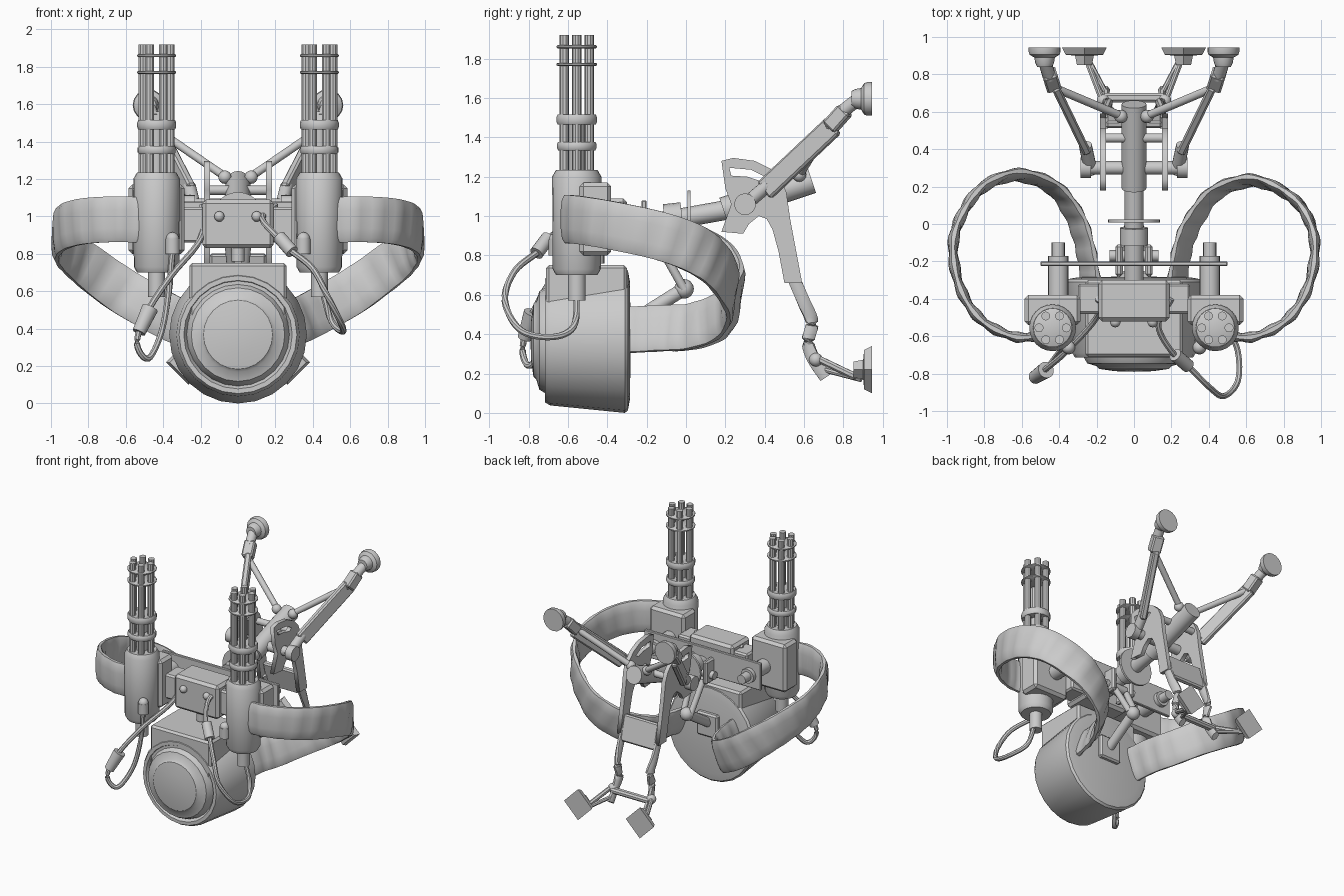
import bpy
import bmesh
import math
from mathutils import Vector, Matrix

if "Cube" in bpy.data.objects:
    bpy.data.objects.remove(bpy.data.objects["Cube"])

GREY = (0.6, 0.6, 0.6, 1)
metal = bpy.data.materials.new("grey metal")
metal.use_nodes = True
metal.diffuse_color = GREY
metal.node_tree.nodes["Principled BSDF"].inputs["Base Color"].default_value = GREY


def finish(name, bm):
    bmesh.ops.recalc_face_normals(bm, faces=bm.faces)
    mesh = bpy.data.meshes.new(name)
    bm.to_mesh(mesh)
    bm.free()
    obj = bpy.data.objects.new(name, mesh)
    bpy.context.collection.objects.link(obj)
    mesh.materials.append(metal)
    bpy.ops.object.select_all(action='DESELECT')
    obj.select_set(True)
    bpy.context.view_layer.objects.active = obj
    bpy.ops.object.shade_smooth_by_angle(angle=math.radians(35))


def along(start, end):
    # matrix that stands local z on the line between two points
    axis = end - start
    return Matrix.Translation((start + end) / 2) @ axis.to_track_quat('Z', 'Y').to_matrix().to_4x4()


def rod(name, start, end, r, r_end=None, sides=16):
    start, end = Vector(start), Vector(end)
    bm = bmesh.new()
    bmesh.ops.create_cone(bm, cap_ends=True, segments=sides, radius1=r,
                          radius2=r if r_end is None else r_end,
                          depth=(end - start).length, matrix=along(start, end))
    finish(name, bm)


def ball(name, centre, r):
    bm = bmesh.new()
    bmesh.ops.create_uvsphere(bm, u_segments=14, v_segments=8, radius=r,
                              matrix=Matrix.Translation(centre))
    finish(name, bm)


def block(name, matrix, size, bevel):
    bm = bmesh.new()
    bmesh.ops.create_cube(bm, size=1, matrix=matrix @ Matrix.Diagonal((*size, 1)))
    bmesh.ops.bevel(bm, geom=bm.edges[:], offset=bevel, segments=1, affect='EDGES')
    finish(name, bm)


def box(name, low, high, bevel=0.012):
    low, high = Vector(low), Vector(high)
    block(name, Matrix.Translation((low + high) / 2), high - low, bevel)


def beam(name, start, end, wide, tall):
    start, end = Vector(start), Vector(end)
    block(name, along(start, end), (wide, tall, (end - start).length), 0.01)


def lathe(name, profile, centre, axis, sides=24):
    # profile holds (distance along axis, radius)
    turn = Matrix.Translation(centre) @ Vector(axis).to_track_quat('Z', 'Y').to_matrix().to_4x4()
    bm = bmesh.new()
    verts = [bm.verts.new((r, 0, d)) for d, r in profile]
    edges = [bm.edges.new(pair) for pair in zip(verts, verts[1:])]
    bmesh.ops.spin(bm, geom=verts + edges, cent=(0, 0, 0), axis=(0, 0, 1),
                   angle=math.tau, steps=sides)
    bmesh.ops.remove_doubles(bm, verts=bm.verts, dist=0.0005)
    bmesh.ops.transform(bm, matrix=turn, verts=bm.verts)
    finish(name, bm)


def smooth_path(points, steps):
    pts = [Vector(p) for p in points]
    pts = [2 * pts[0] - pts[1]] + pts + [2 * pts[-1] - pts[-2]]
    path = []
    for a, b, c, d in zip(pts, pts[1:], pts[2:], pts[3:]):
        for i in range(steps):
            t = i / steps
            path.append(0.5 * (2 * b + (c - a) * t + (2 * a - 5 * b + 4 * c - d) * t ** 2
                               + (3 * b - a - 3 * c + d) * t ** 3))
    return path + [pts[-2]]


def sweep(name, points, half_wide, half_tall, sides=8, ribs=0.0, roll=0.0, power=1.0):
    # roll leans the section over along the second half, power squares it off
    path = smooth_path(points, 6)
    last = len(path) - 1
    bm = bmesh.new()
    rings = []
    for i, p in enumerate(path):
        tangent = (path[min(i + 1, last)] - path[max(i - 1, 0)]).normalized()
        side = tangent.cross(Vector((0, 0, 1))).normalized()
        lean = Matrix.Rotation(roll * min(1, max(0, 3 * i / last - 1.5)), 3, tangent)
        side = lean @ side
        up = side.cross(tangent)
        thick = half_wide * (1 + ribs * math.sin(i * math.pi / 2))
        ring = []
        for k in range(sides):
            a = math.tau * (k + 0.5) / sides
            c, d = (math.copysign(abs(f) ** power, f) for f in (math.cos(a), math.sin(a)))
            ring.append(bm.verts.new(p + side * thick * c + up * half_tall * d))
        rings.append(ring)
    for one, two in zip(rings, rings[1:]):
        for k in range(sides):
            n = (k + 1) % sides
            bm.faces.new((one[k], one[n], two[n], two[k]))
    bm.faces.new(rings[0])
    bm.faces.new(rings[-1])
    finish(name, bm)


def side_plate(name, x, loops, half):
    # flat plate drawn in the y-z plane, later loops are holes
    curve = bpy.data.curves.new(name, 'CURVE')
    curve.dimensions, curve.fill_mode, curve.extrude = '2D', 'BOTH', half
    for loop in loops:
        spline = curve.splines.new('POLY')
        spline.points.add(len(loop) - 1)
        spline.use_cyclic_u = True
        for point, (y, z) in zip(spline.points, loop):
            point.co = (y, z, 0, 1)
    curve.materials.append(metal)
    obj = bpy.data.objects.new(name, curve)
    obj.location.x = x
    obj.rotation_euler = (math.pi / 2, 0, math.pi / 2)
    bpy.context.collection.objects.link(obj)


# ammunition drum with domed front and square top
lathe("drum", [(-.28, 0), (-.285, .3), (-.295, .355), (-.31, .368), (-.69, .33), (-.715, .315),
               (-.715, .29), (-.69, .275), (-.72, .265), (-.745, .25), (-.76, .2), (-.775, .185),
               (-.787, .1), (-.79, 0)], (0, 0, .368), (0, 1, 0))
box("drum_top", (-.26, -.71, .4), (.26, -.3, .75), .015)
box("drum_back_plate", (-.09, -.3, .36), (.09, -.25, .54))

# cross beam joining both guns
box("beam_centre", (-.19, -.52, .83), (.19, -.3, 1.09), .02)
box("beam_inner", (-.3, -.48, .86), (.3, -.32, 1.05))
box("rear_plate", (-.5, -.225, .87), (.5, -.2, 1.08), .005)
rod("beam_plug", (0, -.45, .76), (0, -.45, .85), .035)

for s, side in ((-1, "right"), (1, "left")):
    x = s * .435
    # gun housing
    lathe(side + "_gun_housing", [(.57, 0), (.57, .045), (.7, .045), (.7, .105), (.73, .122),
                                  (1.2, .125), (1.235, .105), (1.235, 0)], (x, -.555, 0), (0, 0, 1))
    box(side + "_gun_box", (x - .15, -.54, .8), (x + .15, -.38, 1.17), .02)
    rod(side + "_box_pin", (s * .405, -.4, .97), (s * .405, -.17, .97), .055)
    rod(side + "_box_pin_tip", (s * .405, -.17, .97), (s * .405, -.1, .97), .035)
    ball(side + "_beam_bolt", (s * .1, -.525, 1), .028)
    rod(side + "_gun_spindle", (x, -.555, 1.2), (x, -.555, 1.5), .04)
    # rotating barrels and their clamps
    for k in range(6):
        a = math.tau * k / 6
        bx, by = x + .073 * math.cos(a), -.555 + .073 * math.sin(a)
        rod(side + "_barrel", (bx, by, 1.2), (bx, by, 1.92), .024, sides=10)
    for z, tall, r in ((1.355, .042, .102), (1.49, .05, .104), (1.77, .016, .104), (1.86, .016, .104)):
        lathe(side + "_barrel_clamp", [(-tall / 2, 0), (-tall / 2, r - .006), (-tall / 4, r),
                                       (tall / 4, r), (tall / 2, r - .006), (tall / 2, 0)],
              (x, -.555, z), (0, 0, 1), 18)
    rod(side + "_hose_port", (s * .35, -.66, .8), (s * .35, -.66, .88), .038)
    ball(side + "_port_cap", (s * .35, -.66, .88), .036)

    # ribbed feed belt looping from the gun down to the drum
    back = .03 if s < 0 else 0
    sweep(side + "_feed_belt", [(s * .5, -.6, .98), (s * .65, -.6, .985), (s * .82, -.51, .975),
                                (s * .93, -.34, .945), (s * .967, -.12, .895),
                                (s * .92, .05, .83), (s * .81, .165 + back, .74),
                                (s * .63, .23 + back, .61), (s * .44, .17 + back, .5),
                                (s * .32, .02 + back, .44), (s * .26, -.13, .43),
                                (s * .23, -.32, .42)],
          .027, .125, sides=12, ribs=.2, roll=s * .35, power=.7)

    # rear lever plate with curved slot
    side_plate(side + "_lever_plate", s * .165,
               [[(.18, 1.28), (.24, 1.295), (.35, 1.28), (.43, 1.24), (.48, 1.19), (.51, 1.12), (.53, .98),
                 (.56, .82), (.59, .66), (.5, .66), (.47, .82), (.44, .93), (.41, .985), (.37, 1),
                 (.32, .96), (.29, .91), (.18, .92), (.23, 1.06), (.2, 1.14)],
                [(.22, 1.245), (.33, 1.235), (.4, 1.2), (.37, 1.18), (.31, 1.2), (.23, 1.205)]], .016)
    sweep(side + "_lower_leg", [(s * .15, .54, .7), (s * .15, .6, .56), (s * .14, .64, .46),
                                (s * .14, .62, .36), (s * .15, .65, .27), (s * .15, .71, .18)],
          .022, .035)

    # upper arm, strut and pad
    rod(side + "_axle_nut", (s * .23, .3, 1.06), (s * .285, .3, 1.06), .055)
    beam(side + "_upper_arm", (s * .26, .4, 1.13), (s * .43, .75, 1.46), .045, .11)
    rod(side + "_arm_root", (s * .23, .28, 1.04), (s * .26, .42, 1.16), .035)
    rod(side + "_arm_strut", (s * .05, .57, 1.2), (s * .43, .73, 1.46), .022)
    ball(side + "_strut_joint", (s * .07, .575, 1.21), .036)
    beam(side + "_arm_clamp", (s * .43, .73, 1.45), (s * .455, .81, 1.54), .08, .08)
    rod(side + "_pad_stem", (s * .45, .78, 1.52), (s * .478, .87, 1.59), .035)
    lathe(side + "_upper_pad", [(.84, 0), (.84, .04), (.86, .05), (.89, .055), (.905, .08),
                                (.92, .085), (.945, .085), (.945, 0)], (s * .478, 0, 1.595), (0, 1, 0), 16)

    # lower foot links and four-sided pad
    beam(side + "_foot_link", (s * .17, .66, .28), (s * .25, .87, .18), .03, .035)
    rod(side + "_foot_link_rod", (s * .15, .7, .22), (s * .25, .89, .17), .014, sides=8)
    ball(side + "_foot_joint", (s * .165, .66, .27), .035)
    lathe(side + "_lower_pad", [(.85, 0), (.85, .04), (.9, .05), (.905, .1), (.945, .12),
                                (.945, 0)], (s * .265, 0, .22), (0, 1, 0), 4)

    # support brackets at the rear joint
    box(side + "_joint_bracket", (s * .08 - .02, -.28, .84), (s * .08 + .02, -.11, 1.02))
    rod(side + "_drum_strut", (s * .05, -.14, .86), (s * .03, -.01, .63), .022)

# central shaft, collar and lever axle
rod("main_shaft", (0, -.3, .94), (0, .2, 1.03), .05)
rod("shaft_sleeve", (0, .19, 1.03), (0, .64, 1.18), .066, sides=20)
rod("shaft_collar", (0, -.11, .985), (0, -.02, .995), .075)
rod("collar_disc", (0, .008, .99), (0, .024, .99), .14, sides=24)
rod("lever_axle", (-.24, .3, 1.06), (.24, .3, 1.06), .036)
rod("lever_crossbar", (-.18, .46, 1.14), (.18, .46, 1.14), .025)
rod("joint_pin", (-.13, -.17, .9), (.13, -.17, .9), .03)

# ball joint between shaft and drum
ball("joint_ball", (0, -.01, .63), .05)
rod("joint_base_arm", (0, -.01, .63), (0, -.28, .46), .035)

# panel and bar tying the lower legs
beam("leg_panel", (0, .53, .8), (0, .58, .61), .3, .04)
box("leg_crossbar", (-.17, .65, .24), (.17, .7, .28))

# hoses with couplings
sweep("left_hose", [(.2, -.4, 1.06), (.13, -.54, .99), (.2, -.68, .9), (.28, -.75, .82),
                    (.4, -.87, .72), (.48, -.92, .57), (.555, -.84, .42), (.555, -.68, .385),
                    (.5, -.57, .44), (.45, -.555, .6)], .017, .017)
rod("left_hose_coupling", (.22, -.7, .89), (.29, -.76, .81), .036)
sweep("right_hose", [(-.19, -.4, 1.06), (-.2, -.5, .88), (-.36, -.68, .68), (-.49, -.79, .48),
                     (-.54, -.83, .32), (-.48, -.79, .24), (-.41, -.7, .38),
                     (-.37, -.66, .6), (-.35, -.66, .82)], .017, .017)
rod("right_hose_coupling", (-.47, -.78, .51), (-.53, -.82, .38), .045, .036)
